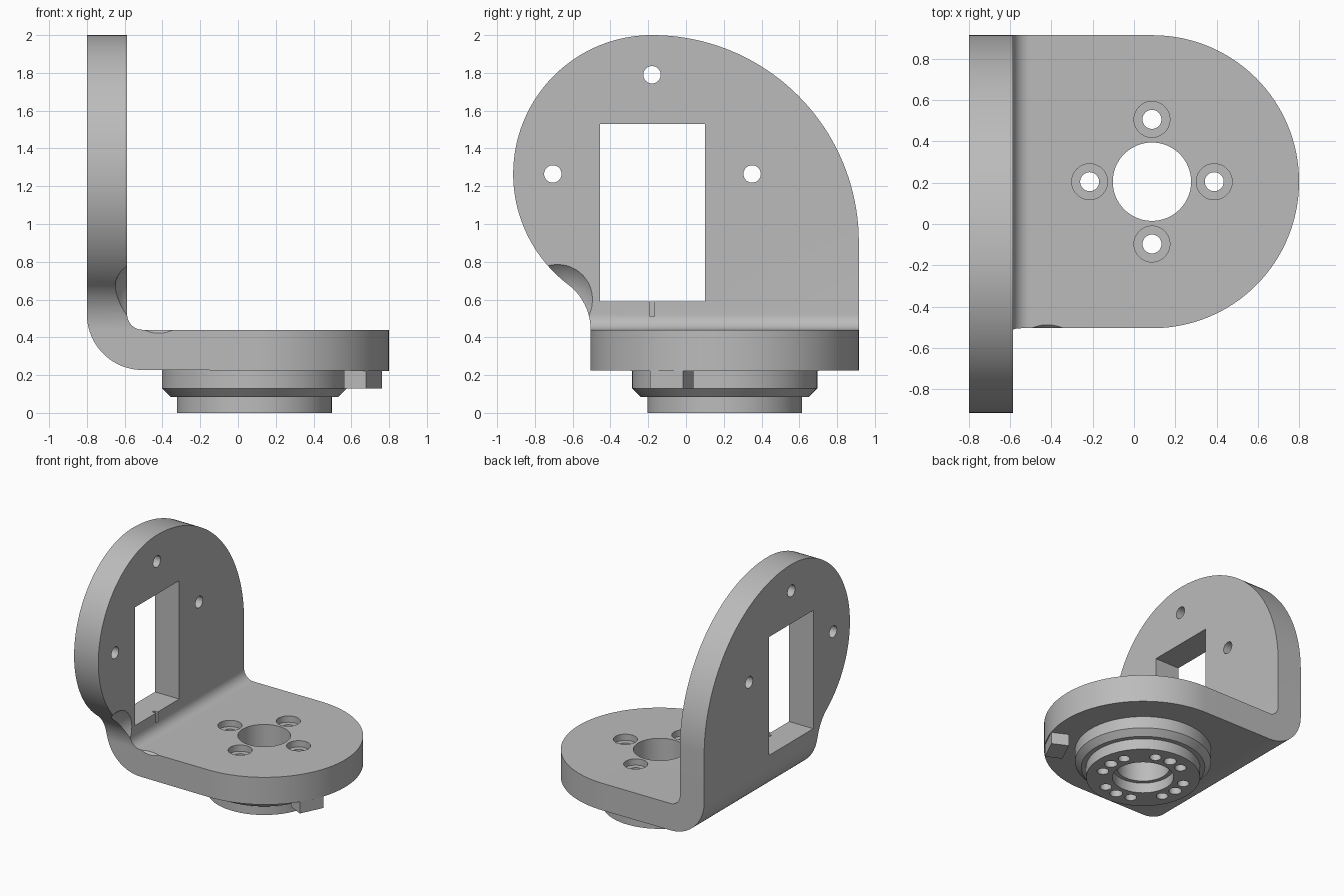
import bpy, bmesh, math
from mathutils import Matrix, Vector

if "Cube" in bpy.data.objects:
    bpy.data.objects.remove(bpy.data.objects["Cube"])

CX, CY = 0.087, 0.205          # hub axis
grey = bpy.data.materials.new("grey plastic")
grey.diffuse_color = (0.5, 0.5, 0.5, 1)
grey.use_nodes = True
grey.node_tree.nodes["Principled BSDF"].inputs["Base Color"].default_value = grey.diffuse_color


def arc(cx, cy, r, a0, a1, n=32):
    """Points along an arc, angles in degrees."""
    return [(cx + r * math.cos(math.radians(a0 + (a1 - a0) * i / n)),
             cy + r * math.sin(math.radians(a0 + (a1 - a0) * i / n))) for i in range(n + 1)]


def finish(bm, name):
    bmesh.ops.recalc_face_normals(bm, faces=bm.faces)
    me = bpy.data.meshes.new(name)
    bm.to_mesh(me)
    bm.free()
    ob = bpy.data.objects.new(name, me)
    me.materials.append(grey)
    bpy.context.collection.objects.link(ob)
    return ob


def prism(name, pts, place, lo, hi):
    """Extrude a 2D outline from lo to hi; place(u, v, w) maps to xyz."""
    bm = bmesh.new()
    face = bm.faces.new([bm.verts.new(place(u, v, lo)) for u, v in pts])
    ext = bmesh.ops.extrude_face_region(bm, geom=[face])
    step = Vector(place(0, 0, hi)) - Vector(place(0, 0, lo))
    bmesh.ops.translate(bm, vec=step, verts=[g for g in ext["geom"] if isinstance(g, bmesh.types.BMVert)])
    return finish(bm, name)


def along_x(u, v, w): return (w, u, v)
def along_y(u, v, w): return (u, w, v)
def along_z(u, v, w): return (u, v, w)


def rod(place, u, v, r, lo, hi, n=40):
    return prism("cutter", arc(u, v, r, 0, 360, n)[:-1], place, lo, hi)


def box(name, x, y, z):
    return prism(name, [(x[0], y[0]), (x[1], y[0]), (x[1], y[1]), (x[0], y[1])], along_z, *z)


def combine(target, other, op):
    mod = target.modifiers.new(op, "BOOLEAN")
    mod.operation, mod.solver, mod.object = op, "EXACT", other
    bpy.context.view_layer.objects.active = target
    bpy.ops.object.modifier_apply(modifier=mod.name)
    bpy.data.objects.remove(other)


# L-shaped bracket with a rounded bend
bend = (-0.505, 0.522)
profile = ([(-0.8, 2.1)] + arc(*bend, 0.295, 180, 270, 20) + [(0.9, 0.227), (0.9, 0.44)]
           + arc(*bend, 0.082, 270, 180, 12) + [(-0.587, 2.1)])
profile = [(x, 0.222 if z == 0.227 else z) for x, z in profile]
bracket = prism("bracket", profile, along_y, -1, 1)

# Wall outline: round head, large shoulder, concave neck
wall = (arc(-0.18, 0.905, 1.095, 0, 90, 40) + arc(-0.18, 1.265, 0.735, 90, 232.8, 56)[1:]
        + arc(-0.805, 0.44, 0.3, 52.8, 0, 20)[1:] + [(-0.505, 0.1), (0.915, 0.1)])
combine(bracket, prism("wall_outline", wall, along_x, -1, 1), "INTERSECT")

# Base outline: semicircular end
base = [(-1, 1), (-1, -1), (CX, -1)] + arc(CX + 0.003, CY, 0.71, -90, 90, 64) + [(CX, 1)]
combine(bracket, prism("base_outline", base, along_z, -1, 3), "INTERSECT")

# Rounded scoop at the neck
bm = bmesh.new()
bmesh.ops.create_uvsphere(bm, u_segments=48, v_segments=24, radius=0.25,
                          matrix=Matrix.Translation((-0.42, -0.68, 0.6)))
combine(bracket, finish(bm, "scoop"), "DIFFERENCE")

# Stepped hub under the base
hub_profile = [(0, 0), (0.41, 0), (0.41, 0.085), (0.445, 0.085), (0.49, 0.13), (0.49, 0.27), (0, 0.27)]
bm = bmesh.new()
pts = [bm.verts.new((CX + r, CY, z)) for r, z in hub_profile]
edges = [bm.edges.new(p) for p in zip(pts, pts[1:])]
bmesh.ops.spin(bm, geom=pts + edges, cent=(CX, CY, 0), axis=(0, 0, 1),
               angle=2 * math.pi, steps=72, use_merge=True)
bmesh.ops.remove_doubles(bm, verts=bm.verts, dist=1e-4)
combine(bracket, finish(bm, "hub"), "UNION")

# Index tab below the rim
tab = box("tab", (0.575, 0.704), (-0.097, 0.097), (0.13, 0.27))
tab.data.transform(Matrix.Translation((CX, CY, 0)) @ Matrix.Rotation(math.radians(-26), 4, "Z"))
combine(bracket, tab, "UNION")

# Wall window, its small notch and three screw holes
cuts = [box("window", (-1, -0.4), (-0.455, 0.1), (0.59, 1.53)),
        box("notch", (-0.62, -0.4), (-0.19, -0.168), (0.51, 0.6))]
for y, z in ((-0.18, 1.79), (-0.705, 1.265), (0.35, 1.265)):
    cuts.append(rod(along_x, y, z, 0.046, -1, -0.4))

# Centre bore, recessed from below
cuts += [rod(along_z, CX, CY, 0.19, -0.1, 0.6, 64), rod(along_z, CX, CY, 0.22, -0.1, 0.08, 64)]

# Four counterbored screws, each flanked by blind holes
for k in range(4):
    def spot(deg):
        a = math.radians(90 * k + deg)
        return CX + 0.302 * math.cos(a), CY + 0.302 * math.sin(a)
    cuts.append(rod(along_z, *spot(0), 0.046, -0.1, 0.6))
    cuts.append(rod(along_z, *spot(0), 0.087, 0.39, 0.6))
    for side in (-23, 23):
        cuts.append(rod(along_z, *spot(side), 0.042, -0.1, 0.12))
for c in cuts:
    combine(bracket, c, "DIFFERENCE")

# Smooth curved faces, sharp edges kept
bpy.ops.object.select_all(action="DESELECT")
bracket.select_set(True)
bpy.context.view_layer.objects.active = bracket
bpy.ops.object.shade_smooth_by_angle(angle=math.radians(25))
